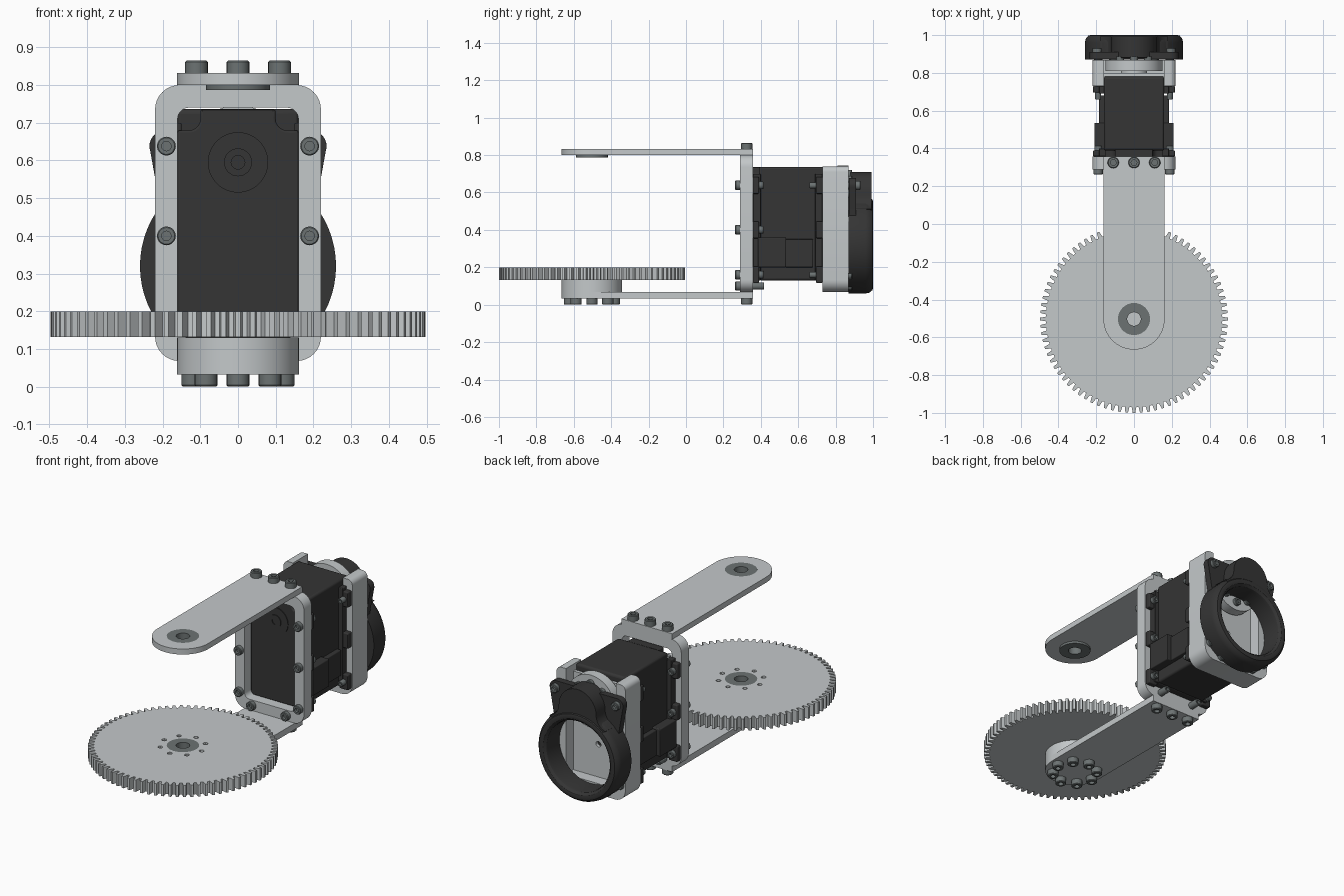
import bpy, bmesh
from math import sin, cos, pi, radians
from mathutils import Vector

if "Cube" in bpy.data.objects:
    bpy.data.objects.remove(bpy.data.objects["Cube"])


def material(name, r, g, b):
    m = bpy.data.materials.new(name)
    m.diffuse_color = (r, g, b, 1)
    m.use_nodes = True
    m.node_tree.nodes["Principled BSDF"].inputs["Base Color"].default_value = m.diffuse_color
    return m


LIGHT = material("light_metal", .55, .58, .59)
STEEL = material("steel", .15, .17, .17)
BLACK = material("black_plastic", .035, .035, .035)


def finish(name, bm, mat, bevel=0):
    bmesh.ops.remove_doubles(bm, verts=bm.verts, dist=1e-5)
    bmesh.ops.recalc_face_normals(bm, faces=bm.faces)
    me = bpy.data.meshes.new(name)
    bm.to_mesh(me)
    bm.free()
    me.materials.clear()
    me.materials.append(mat)
    ob = bpy.data.objects.new(name, me)
    bpy.context.collection.objects.link(ob)
    if bevel:
        mod = ob.modifiers.new("bevel", 'BEVEL')
        mod.width, mod.segments = bevel, 3
        mod.limit_method, mod.angle_limit = 'ANGLE', radians(50)
    return ob


def arc(cx, cy, r, a0, a1, n=16):
    return [(cx + r * cos(radians(a0 + (a1 - a0) * i / n)),
             cy + r * sin(radians(a0 + (a1 - a0) * i / n))) for i in range(n + 1)]


def circle(cx, cy, r, n=32):
    return arc(cx, cy, r, 0, 360, n)[:-1]


def rounded(x0, y0, x1, y1, r):
    return (arc(x1 - r, y1 - r, r, 0, 90, 8) + arc(x0 + r, y1 - r, r, 90, 180, 8) +
            arc(x0 + r, y0 + r, r, 180, 270, 8) + arc(x1 - r, y0 + r, r, 270, 360, 8))


def plate(name, outlines, lo, hi, mat, axis='Y', bevel=0):
    """Extrude outlines (outer first, then holes) between lo and hi on an axis."""
    cu = bpy.data.curves.new(name, 'CURVE')
    cu.dimensions, cu.fill_mode = '2D', 'BOTH'
    cu.extrude = (hi - lo) / 2
    for pts in outlines:
        s = cu.splines.new('POLY')
        s.points.add(len(pts) - 1)
        for p, (u, v) in zip(s.points, pts):
            p.co = (u, v, 0, 1)
        s.use_cyclic_u = True
    tmp = bpy.data.objects.new("tmp", cu)
    bpy.context.collection.objects.link(tmp)
    dg = bpy.context.evaluated_depsgraph_get()
    me = bpy.data.meshes.new_from_object(tmp.evaluated_get(dg))
    bm = bmesh.new()
    bm.from_mesh(me)
    bpy.data.objects.remove(tmp)
    bpy.data.meshes.remove(me)
    for v in bm.verts:
        x, y, z = v.co
        w = z + (lo + hi) / 2
        v.co = (x, w, y) if axis == 'Y' else (x, y, w)
    return finish(name, bm, mat, bevel)


def lathe(name, profile, origin, direction, mat, n=48):
    """Spin (radius, height) points about a direction from an origin."""
    bm = bmesh.new()
    vs = [bm.verts.new((r, 0, h)) for r, h in profile]
    es = [bm.edges.new(p) for p in zip(vs, vs[1:])]
    bmesh.ops.spin(bm, geom=vs + es, cent=(0, 0, 0), axis=(0, 0, 1),
                   angle=2 * pi, steps=n)
    q = Vector((0, 0, 1)).rotation_difference(Vector(direction))
    for v in bm.verts:
        v.co = q @ v.co + Vector(origin)
    return finish(name, bm, mat)


def box(name, x0, x1, y0, y1, z0, z1, mat, bevel=0):
    return plate(name, [[(x0, z0), (x1, z0), (x1, z1), (x0, z1)]], y0, y1, mat, 'Y', bevel)


def bolt(name, origin, direction, r=.03, h=.033):
    lathe(name, [(0, h * .4), (r * .5, h * .4), (r * .5, h), (r * .88, h),
                 (r, h * .88), (r, 0), (0, 0)], origin, direction, STEEL, 20)


UP, DOWN, FRONT, BACK = (0, 0, 1), (0, 0, -1), (0, -1, 0), (0, 1, 0)
GY = -.503
ring8 = [(.12 * cos(i * pi / 4), GY + .12 * sin(i * pi / 4)) for i in range(8)]

# Gear, its bearing and the hub beneath it
teeth, N = [], 80
for i in range(N):
    for f, r in ((-.34, .466), (-.17, .497), (.17, .497), (.34, .466)):
        a = 2 * pi * (i + f) / N
        teeth.append((r * cos(a), GY + r * sin(a)))
plate("gear", [teeth, circle(0, GY, .085)] + [circle(x, y, .013, 12) for x, y in ring8],
      .132, .20, LIGHT, 'Z')
RING = [(.036, 0), (.085, 0), (.085, .045), (.036, .045), (.036, 0)]
lathe("gear_bearing", RING, (0, GY, .155), UP, STEEL)
lathe("gear_hub", [(0, 0), (.162, 0), (.162, .063), (0, .063)], (0, GY, .068), UP, LIGHT)
for x, y in ring8:
    bolt("hub_bolt", (x, y, .033), DOWN)

# Upper and lower arms
tongue = [(.162, .357), (-.162, .357)] + arc(0, GY, .162, 180, 360, 32)
plate("upper_arm", [tongue, circle(0, GY, .085)], .80, .832, LIGHT, 'Z')
plate("lower_arm", [tongue], .033, .069, LIGHT, 'Z')
lathe("arm_bearing", RING, (0, GY, .787), UP, STEEL)
for x in (-.11, 0, .11):
    bolt("upper_arm_bolt", (x, .325, .832), UP)
    bolt("lower_arm_bolt", (x, .325, .033), DOWN)

# Front frame
plate("front_frame", [rounded(-.22, .068, .22, .80, .065),
                      rounded(-.16, .13, .16, .74, .03)], .288, .357, LIGHT)

# Motor body: main case, notched front cover, idler boss
box("motor_case", -.16, .16, .39, .78, .13, .737, BLACK, .012)
cover = [(.16, .13), (.16, .68)] + arc(.13, .71, .03, 270, 180, 6) + [(.1, .735)]
plate("motor_front_cover", [cover + [(-x, z) for x, z in reversed(cover)]],
      .345, .395, BLACK, 'Y', .006)
lathe("idler_boss", [(0, .004), (.018, .004), (.018, .008), (.037, .008), (.037, .004),
                     (.08, .004), (.08, -.01)], (0, .345, .595), FRONT, BLACK)

# Rear bracket: open-topped tray behind the motor, and the drive horn
tray = arc(.155, .133, .065, 270, 360, 8) + arc(.19, .71, .03, 0, 90, 6) + [(.16, .74), (.16, .13)]
tray = tray + [(-x, z) for x, z in reversed(tray)]
plate("rear_bracket", [tray], .73, .868, LIGHT)
plate("rear_bracket_web", [[(-.165, .10), (.165, .10), (.165, .70), (-.165, .70)],
                           circle(0, .32, .016, 16)], .781, .80, LIGHT)
lathe("drive_horn", [(0, 0), (.07, 0), (.07, .03), (.152, .03), (.152, .088),
                     (.05, .088), (.05, .075), (0, .075)], (0, .78, .593), BACK, LIGHT)
for i in range(8):
    a = i * pi / 4
    bolt("horn_bolt", (.105 * cos(a), .868, .593 + .105 * sin(a)), BACK, .022, .02)

# Mirrored side details
for s in (-1, 1):
    def side(name, a, b, *rest):
        box(name, min(s * a, s * b), max(s * a, s * b), *rest)
    side("front_flange", .15, .185, .358, .40, .13, .70, BLACK, .004)
    side("rear_flange", .15, .185, .69, .73, .13, .70, BLACK, .004)
    side("connector_block", .15, .21, .385, .535, .20, .36, BLACK, .005)
    side("connector_socket", .15, .185, .53, .68, .20, .35, BLACK, .005)
    for z in (.16, .40, .638):
        side("front_tab", .16, .217, .358, .39, z - .045, z + .045, BLACK, .006)
        side("rear_tab", .16, .217, .695, .73, z - .045, z + .045, BLACK, .006)
        bolt("frame_bolt", (s * .19, .288, z), FRONT, .025, .025)
        bolt("frame_nut", (s * .19, .39, z), BACK, .02, .025)
        if z != .40:
            bolt("bracket_nut", (s * .19, .695, z), FRONT, .016, .035)
            bolt("bracket_bolt", (s * .19, .868, z), BACK, .022, .02)
    bolt("frame_base_bolt", (s * .11, .288, .10), FRONT, .025, .025)
    bolt("frame_base_nut", (s * .11, .357, .10), BACK, .02, .06)
    bolt("bracket_base_bolt", (s * .11, .868, .10), BACK, .022, .02)
    bolt("cap_bolt", (s * .195, .908, .638), BACK, .024, .025)

# Rear cap: round guard, eared mounting plate and domed cover over the horn
lathe("cap_guard_ring", [(.2, 0), (.26, 0), (.26, .09), (.255, .112), (.242, .127),
                         (.23, .13), (.215, .127), (.203, .115), (.2, .1), (.2, 0)],
      (0, .87, .32), BACK, BLACK, 64)
ears = (arc(.195, .638, .04, -20, 100, 10) + arc(-.195, .638, .04, 80, 200, 10) +
        [(-.205, .47)] + arc(0, .32, .23, 142, 38, 24) + [(.205, .47)])
plate("cap_plate", [ears], .872, .91, BLACK, 'Y', .006)
dome = (arc(0, .59, .12, 10, 170, 24) + arc(-.2, .59, .08, 0, -75, 8) +
        arc(0, .32, .23, 130, 50, 20) + arc(.2, .59, .08, 255, 180, 8))
plate("cap_dome", [dome], .88, .992, BLACK, 'Y', .02)

bpy.ops.object.select_all(action='SELECT')
bpy.context.view_layer.objects.active = bpy.data.objects["gear"]
bpy.ops.object.shade_smooth_by_angle(angle=radians(30))
